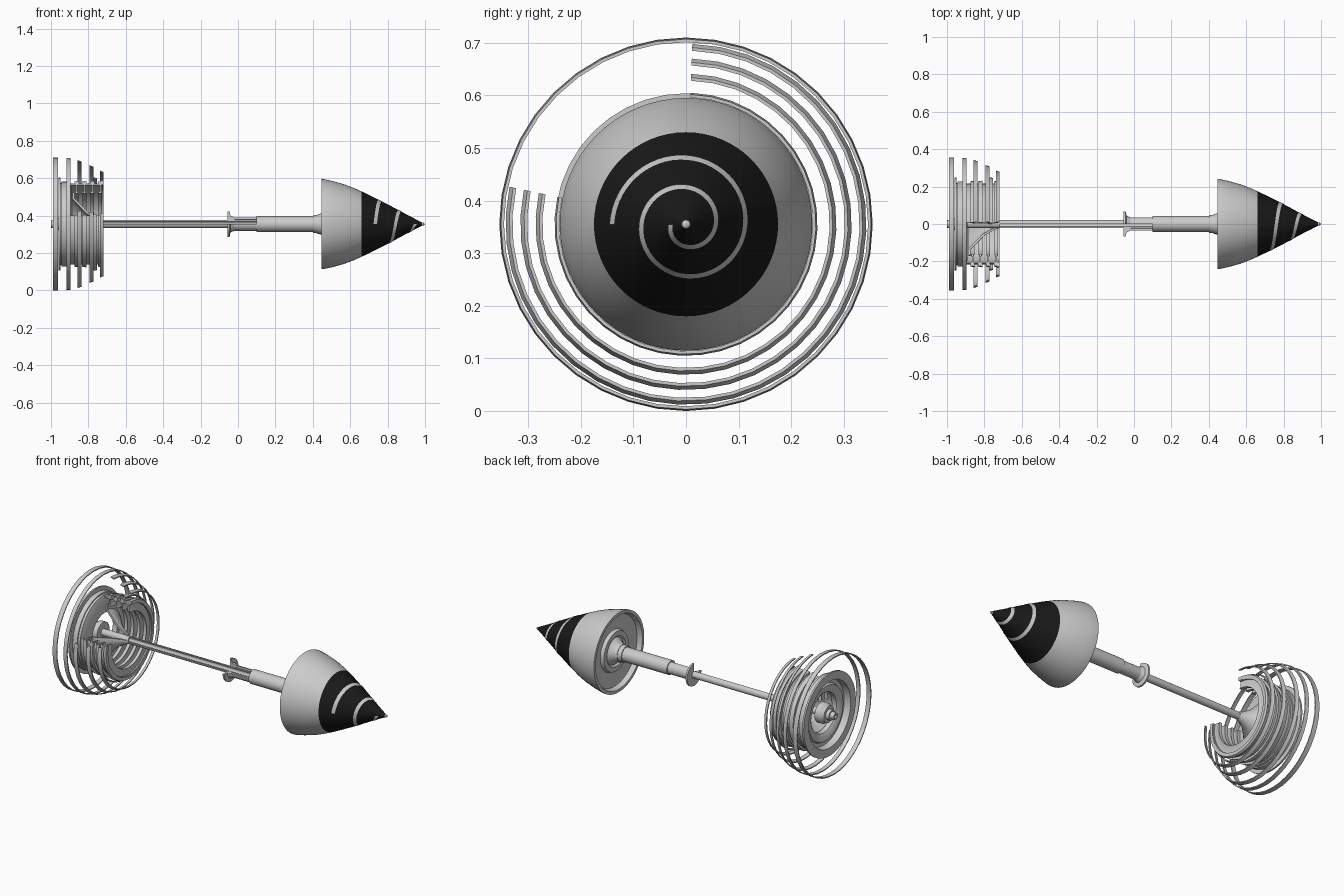
import bpy, bmesh, math

if "Cube" in bpy.data.objects:
    bpy.data.objects.remove(bpy.data.objects["Cube"])

ZC = 0.355             # height of the engine axis
CUT = (168, 448)       # cutaway sweep in degrees, open at front top
CORE_CUT = (180, 450)


def finish(bm, name, mat=None, recalc=True):
    if recalc:
        bmesh.ops.recalc_face_normals(bm, faces=bm.faces)
    me = bpy.data.meshes.new(name)
    bm.to_mesh(me)
    bm.free()
    ob = bpy.data.objects.new(name, me)
    bpy.context.collection.objects.link(ob)
    if mat:
        me.materials.append(mat)
    bpy.ops.object.select_all(action='DESELECT')
    ob.select_set(True)
    bpy.context.view_layer.objects.active = ob
    bpy.ops.object.shade_smooth_by_angle(angle=math.radians(32))
    return ob


def lathe(name, profile, sweep=(0, 360), seg=48, closed=True, mat=None):
    """Turn an (x, radius) profile round the engine axis."""
    bm = bmesh.new()
    full = sweep[1] - sweep[0] >= 360
    n = seg if full else max(3, round(seg * (sweep[1] - sweep[0]) / 360))
    rows = []
    for i in range(n if full else n + 1):
        a = math.radians(sweep[0] + (sweep[1] - sweep[0]) * i / n)
        rows.append([bm.verts.new((x, r * math.cos(a), ZC + r * math.sin(a))) for x, r in profile])
    m = len(profile)
    for i in range(n):
        a, b = rows[i], rows[(i + 1) % len(rows)]
        for j in range(m if closed else m - 1):
            k = (j + 1) % m
            bm.faces.new((a[j], a[k], b[k], b[j]))
    if closed and not full:
        bm.faces.new(rows[0])
        bm.faces.new(rows[-1])
    bmesh.ops.remove_doubles(bm, verts=bm.verts, dist=1e-5)
    return finish(bm, name, mat)


def band(name, x0, x1, r0, r1, t, sweep=(0, 360), seg=40):
    """Ring of thickness t whose outer radius runs from r0 to r1."""
    return lathe(name, [(x0, r0), (x1, r1), (x1, r1 - t), (x0, r0 - t)], sweep, seg)


black = bpy.data.materials.new("black_paint")
black.diffuse_color = (0.01, 0.01, 0.01, 1)
black.use_nodes = True
black.node_tree.nodes["Principled BSDF"].inputs["Base Color"].default_value = black.diffuse_color

# Nose cone: grey rear shell with stepped shallow back, black tip
lathe("nose_shell", [(0.66, 0.175), (0.62, 0.193), (0.57, 0.212), (0.51, 0.229), (0.46, 0.24),
                     (0.447, 0.24), (0.447, 0.222), (0.475, 0.212), (0.485, 0.15), (0.485, 0.125),
                     (0.465, 0.118), (0.465, 0.09), (0.475, 0.08), (0.45, 0.058), (0.425, 0.052),
                     (0.425, 0.02), (0.66, 0.02)], seg=64)
TIP = [(0.66, 0.175), (0.70, 0.156), (0.75, 0.131), (0.80, 0.106), (0.85, 0.079),
       (0.90, 0.052), (0.95, 0.026), (0.99, 0.006)]
lathe("nose_tip", TIP, seg=64, closed=False, mat=black)
lathe("tip_button", [(0.982, 0.0), (0.982, 0.009), (0.992, 0.008), (1.0, 0.0)], seg=16, closed=False)


def tip_x(r):
    for (xa, ra), (xb, rb) in zip(TIP, TIP[1:]):
        if rb <= r <= ra:
            return xa + (xb - xa) * (ra - r) / (ra - rb)
    return 0.99


# Spiral stripe painted on the tip
bm = bmesh.new()
last = None
for i in range(121):
    t = i / 120
    a = math.pi * (1 + 4 * t)
    pair = []
    for off in (-0.0045, 0.0045):
        r = 0.028 + 0.112 * t + off
        x = tip_x(r) + 0.0015
        r += 0.001
        pair.append(bm.verts.new((x, r * math.cos(a), ZC + r * math.sin(a))))
    if last:
        bm.faces.new((last[0], last[1], pair[1], pair[0]))
    last = pair
finish(bm, "spiral_stripe", recalc=False)

# Front shaft, cutaway sleeve and flange
lathe("front_shaft", [(0.10, 0.015), (0.10, 0.042), (0.40, 0.042), (0.40, 0.047),
                      (0.43, 0.05), (0.43, 0.015)], seg=32)
band("shaft_sleeve", -0.04, 0.10, 0.036, 0.036, 0.012, CORE_CUT, 32)
lathe("shaft_flange", [(-0.055, 0.068), (-0.045, 0.068), (-0.04, 0.045), (-0.02, 0.036),
                       (-0.02, 0.022), (-0.055, 0.022)], CORE_CUT, 32)

# Long hollow shaft and the flared cone carrying the drum
band("long_shaft", -0.74, 0.12, 0.021, 0.021, 0.007, CORE_CUT, 24)
band("inner_shaft", -0.96, -0.72, 0.021, 0.021, 0.007, (0, 360), 24)
lathe("drum_cone", [(-0.72, 0.022), (-0.745, 0.03), (-0.80, 0.062), (-0.875, 0.14), (-0.875, 0.17),
                    (-0.885, 0.17), (-0.885, 0.135), (-0.81, 0.055), (-0.75, 0.022),
                    (-0.72, 0.014)], CUT, 40)

# Rear hub and stub axle
lathe("rear_hub", [(-0.90, 0.06), (-0.93, 0.06), (-0.945, 0.05), (-0.955, 0.05), (-0.955, 0.032),
                   (-0.975, 0.03), (-0.975, 0.022), (-1.0, 0.02), (-1.0, 0.01), (-0.90, 0.01)], seg=32)

# Rear disc: open ring with stepped rim
lathe("rear_disc", [(-0.89, 0.12), (-0.92, 0.12), (-0.93, 0.135), (-0.935, 0.165),
                    (-0.92, 0.172), (-0.92, 0.195), (-0.96, 0.20), (-0.96, 0.218),
                    (-0.90, 0.222), (-0.89, 0.19)])
band("rear_lip", -0.96, -0.95, 0.249, 0.249, 0.036)
band("rear_seal", -0.945, -0.915, 0.228, 0.228, 0.01)

# Drum stages, cut open at the front top
for i in range(4):
    x = -0.875 + 0.042 * i
    band(f"drum_stage_{i + 1}", x, x + 0.024, 0.228, 0.232, 0.014, CUT)
    lathe(f"stage_disc_{i + 1}", [(x + 0.008, 0.216), (x + 0.016, 0.216), (x + 0.016, 0.175),
                                  (x + 0.022, 0.165), (x + 0.002, 0.165), (x + 0.008, 0.175)], CUT, 40)
band("drum_skin", -0.90, -0.725, 0.216, 0.216, 0.008, CUT)
band("drum_front_rim", -0.732, -0.72, 0.236, 0.23, 0.02, CUT)
band("drum_guard_ring", -0.775, -0.755, 0.25, 0.247, 0.006, CUT)

# Outer casing rings: two whole, three cut open and slightly conical
band("casing_ring_1", -0.99, -0.962, 0.355, 0.355, 0.006)
band("casing_ring_2", -0.918, -0.895, 0.354, 0.352, 0.006)
for i, (x, r) in enumerate([(-0.858, 0.343), (-0.793, 0.315), (-0.738, 0.286)]):
    band(f"casing_ring_{i + 3}", x, x + 0.02, r, r - 0.007, 0.006, CUT)
